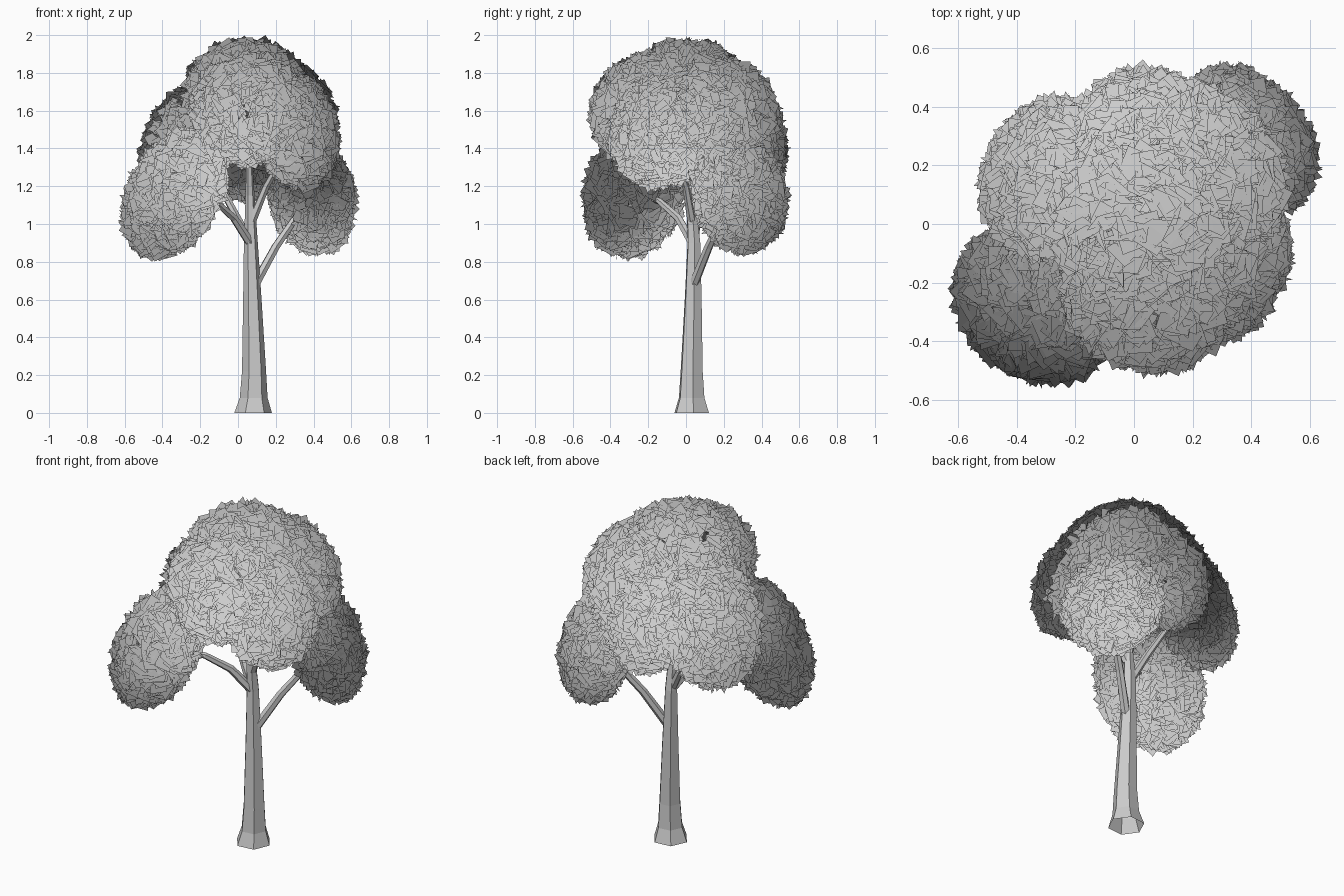
import bpy, bmesh, math, random
from mathutils import Vector, Matrix

if "Cube" in bpy.data.objects:
    bpy.data.objects.remove(bpy.data.objects["Cube"])

random.seed(4)
TREE_HEART = Vector((0.04, 0.0, 1.0))


def add_object(name, bm):
    mesh = bpy.data.meshes.new(name)
    bm.to_mesh(mesh)
    bm.free()
    ob = bpy.data.objects.new(name, mesh)
    bpy.context.collection.objects.link(ob)
    return ob


def tube(name, path, sides=6, flat_rings=False):
    """Faceted tapering tube along (x, y, z, radius) points, open at the foot."""
    bm = bmesh.new()
    pts = [Vector(p[:3]) for p in path]
    rings = []
    for i, p in enumerate(pts):
        d = pts[min(i + 1, len(pts) - 1)] - pts[max(i - 1, 0)]
        rot = Matrix.Identity(3) if flat_rings else d.to_track_quat('Z', 'X').to_matrix()
        ring = []
        for k in range(sides):
            a = 2 * math.pi * k / sides + 0.1
            ring.append(bm.verts.new(p + rot @ Vector((math.cos(a), math.sin(a), 0)) * path[i][3]))
        rings.append(ring)
    for lo, hi in zip(rings, rings[1:]):
        for k in range(sides):
            j = (k + 1) % sides
            bm.faces.new((lo[k], lo[j], hi[j], hi[k]))
    bm.faces.new(rings[-1])
    return add_object(name, bm)


# Trunk with flared foot
tube("trunk", [(0.08, 0.03, 0, 0.1), (0.083, 0.03, 0.08, 0.074), (0.085, 0.03, 0.22, 0.064),
               (0.076, 0.038, 0.6, 0.049), (0.068, 0.042, 0.9, 0.037),
               (0.064, 0.025, 1.15, 0.024), (0.055, -0.06, 1.5, 0.01)], flat_rings=True)

# Branches
branches = {
    "low_right_branch": [(0.09, 0.04, 0.68, 0.026), (0.2, 0.12, 0.88, 0.023), (0.31, 0.2, 1.04, 0.02), (0.42, 0.27, 1.13, 0.012)],
    "low_left_branch": [(0.065, 0.035, 0.9, 0.026), (-0.02, -0.04, 1.03, 0.022), (-0.12, -0.14, 1.12, 0.018), (-0.32, -0.25, 1.16, 0.01)],
    "back_left_branch": [(0.065, 0.04, 0.9, 0.024), (-0.03, 0.07, 1.08, 0.02), (-0.12, 0.12, 1.25, 0.016), (-0.22, 0.16, 1.4, 0.01)],
    "high_right_branch": [(0.075, 0.03, 1.02, 0.024), (0.15, 0.0, 1.2, 0.019), (0.24, -0.06, 1.36, 0.014), (0.32, -0.1, 1.5, 0.01)],
    "back_branch": [(0.065, 0.03, 1.05, 0.02), (0.06, 0.09, 1.25, 0.016), (0.03, 0.22, 1.45, 0.01)],
}
for name, path in branches.items():
    tube(name, path)

# Leaf clumps: centre, radii (outward, sideways, up), yaw, inward lean, sideways roll
clumps = [
    ("front_left_leaves", (-0.335, -0.275, 1.165), (0.18, 0.25, 0.33), 218, 25, -14),
    ("right_leaves", (0.39, 0.285, 1.15), (0.155, 0.235, 0.27), 37, 12, 0),
    ("front_leaves", (0.06, -0.22, 1.605), (0.24, 0.27, 0.265), 270, 30, 0),
    ("front_right_leaves", (0.3, -0.13, 1.5), (0.17, 0.25, 0.28), 340, 17, 0),
    ("back_right_leaves", (0.21, 0.185, 1.57), (0.225, 0.31, 0.28), 45, 20, 0),
    ("back_leaves", (0.04, 0.29, 1.47), (0.19, 0.22, 0.31), 90, 15, 0),
    ("back_left_leaves", (-0.27, 0.16, 1.43), (0.165, 0.25, 0.32), 150, 25, 0),
    ("top_leaves", (0.04, 0.01, 1.685), (0.29, 0.29, 0.26), 0, 0, 0),
]
frames = []
for name, c, r, yaw, lean, roll in clumps:
    rot = (Matrix.Rotation(math.radians(yaw), 3, 'Z') @ Matrix.Rotation(math.radians(-lean), 3, 'Y')
           @ Matrix.Rotation(math.radians(roll), 3, 'X'))
    frames.append((name, Vector(c), Vector(r), rot))


def buried(p, own):
    for name, c, r, rot in frames:
        if name != own:
            q = rot.transposed() @ (p - c)
            if sum((q[i] / r[i]) ** 2 for i in range(3)) < 0.65:
                return True
    return False


# Square leaf cards turned every way around each clump's surface, shaded outward from the tree
for name, c, r, rot in frames:
    bm = bmesh.new()
    normals = []
    for _ in range(1000):
        u = Vector([random.gauss(0, 1) for _ in range(3)]).normalized()
        p = c + rot @ Vector([u[i] * r[i] * random.uniform(0.97, 1.03) for i in range(3)])
        if buried(p, name):
            continue
        out = (p - TREE_HEART).normalized()
        face = (rot @ Vector([u[i] / r[i] for i in range(3)])).normalized()
        n = (Vector([random.gauss(0, 1) for _ in range(3)]).normalized() + face * 0.35).normalized()
        if n.dot(out) < 0:
            n = -n
        q = n.to_track_quat('Z', 'Y').to_matrix() @ Matrix.Rotation(random.uniform(0, math.pi), 3, 'Z')
        h = random.uniform(0.04, 0.05)
        bm.faces.new([bm.verts.new(p + q @ Vector((x * h, y * h, 0)))
                      for x, y in ((-1, -1), (1, -1), (1, 1), (-1, 1))])
        normals += [out] * 4
    mesh = add_object(name, bm).data
    mesh.shade_smooth()
    mesh.normals_split_custom_set_from_vertices(normals)
